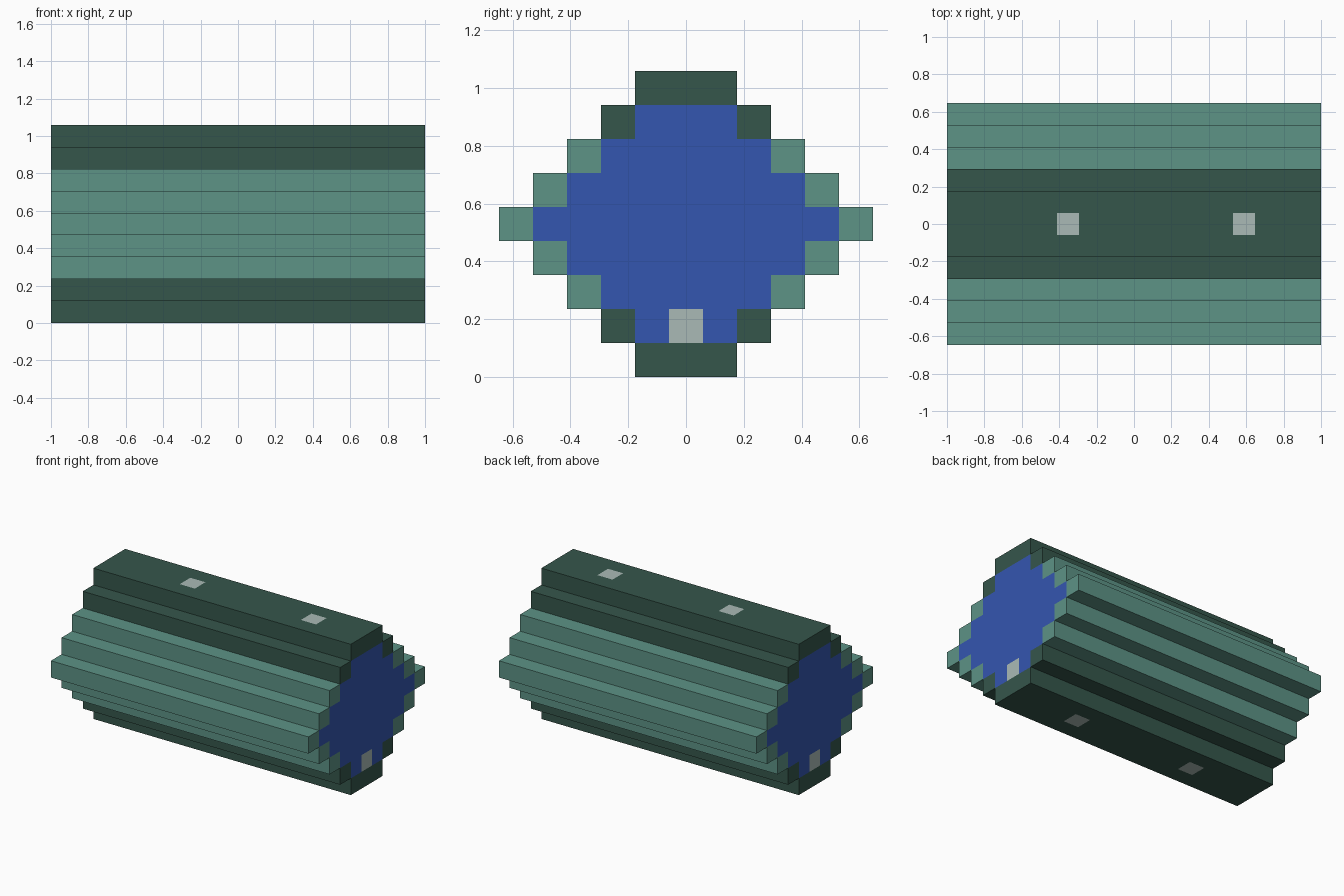
import bpy
import bmesh
from mathutils import Vector

old = bpy.data.objects.get("Cube")
if old:
    bpy.data.objects.remove(old)

U = 2 / 17                      # side of one block
ROWS, HALF = 9, 8.5             # block rows in height, half the length in blocks
TOP_SPOTS, BOTTOM_SPOTS = (-3, 5), (-4, 4)


def srgb(r, g, b):
    def lin(c):
        c /= 255
        return c / 12.92 if c <= 0.04045 else ((c + 0.055) / 1.055) ** 2.4
    return (lin(r), lin(g), lin(b), 1)


def material(name, colour):
    m = bpy.data.materials.new(name)
    m.use_nodes = True
    m.diffuse_color = colour
    bsdf = m.node_tree.nodes["Principled BSDF"]
    bsdf.inputs["Base Color"].default_value = colour
    bsdf.inputs["Roughness"].default_value = 0.9
    return m


MATS = [material("dark green", srgb(53, 86, 75)),
        material("light green", srgb(93, 147, 134)),
        material("blue", srgb(52, 86, 176)),
        material("pale grey", srgb(170, 186, 182))]
DARK, LIGHT, BLUE, PALE = range(len(MATS))


def reach(row):
    """Blocks on each side of the middle column; the section is a stepped diamond."""
    return 5 - abs(row - 4)


def band_colour(row):
    return LIGHT if 2 <= row <= 6 else DARK


def quad(bm, corners, normal, mat):
    """Add one face from corners in block units, facing along normal."""
    face = bm.faces.new([bm.verts.new(Vector(c) * U) for c in corners])
    face.normal_update()
    if face.normal.dot(Vector(normal)) < 0:
        face.normal_flip()
    face.material_index = mat


def finish(name, bm):
    bmesh.ops.remove_doubles(bm, verts=bm.verts, dist=U / 100)
    mesh = bpy.data.meshes.new(name)
    bm.to_mesh(mesh)
    bm.free()
    for m in MATS:
        mesh.materials.append(m)
    bpy.context.collection.objects.link(bpy.data.objects.new(name, mesh))


def ledge(bm, y0, y1, z, up, mat, x0=-HALF, x1=HALF):
    quad(bm, [(x0, y0, z), (x1, y0, z), (x1, y1, z), (x0, y1, z)], (0, 0, up), mat)


def spotted_ledge(bm, z, up, spots):
    """Flat outer face with spots cut into its middle strip."""
    w = reach(0) + 0.5
    for side in (-1, 1):
        ledge(bm, side * 0.5, side * w, z, up, DARK)
    x = -HALF
    for s in spots:
        ledge(bm, -0.5, 0.5, z, up, DARK, x, s - 0.5)
        ledge(bm, -0.5, 0.5, z, up, PALE, s - 0.5, s + 0.5)
        x = s + 0.5
    ledge(bm, -0.5, 0.5, z, up, DARK, x, HALF)


# Stepped shell: a riser on each side of every row, and ledges between rows
bm = bmesh.new()
for row in range(ROWS):
    w, mat = reach(row) + 0.5, band_colour(row)
    for side in (-1, 1):
        y = side * w
        quad(bm, [(-HALF, y, row), (HALF, y, row),
                  (HALF, y, row + 1), (-HALF, y, row + 1)], (0, side, 0), mat)
        for step, z in ((-1, row), (1, row + 1)):
            if 0 <= row + step < ROWS and reach(row + step) < reach(row):
                ledge(bm, side * (w - 1), y, z, step, mat)
spotted_ledge(bm, 0, -1, BOTTOM_SPOTS)
spotted_ledge(bm, ROWS, 1, TOP_SPOTS)
finish("stepped_shell", bm)

# End faces: blue core, green rim one block wide, one pale block low in the middle
for name, side in (("left_end", 1), ("right_end", -1)):
    bm = bmesh.new()
    x = side * HALF
    for row in range(ROWS):
        for col in range(-reach(row), reach(row) + 1):
            rim = row in (0, ROWS - 1) or abs(col) == reach(row)
            mat = band_colour(row) if rim else BLUE
            if row == 1 and col == 0:
                mat = PALE
            y0, y1 = col - 0.5, col + 0.5
            quad(bm, [(x, y0, row), (x, y1, row), (x, y1, row + 1), (x, y0, row + 1)],
                 (side, 0, 0), mat)
    finish(name, bm)
